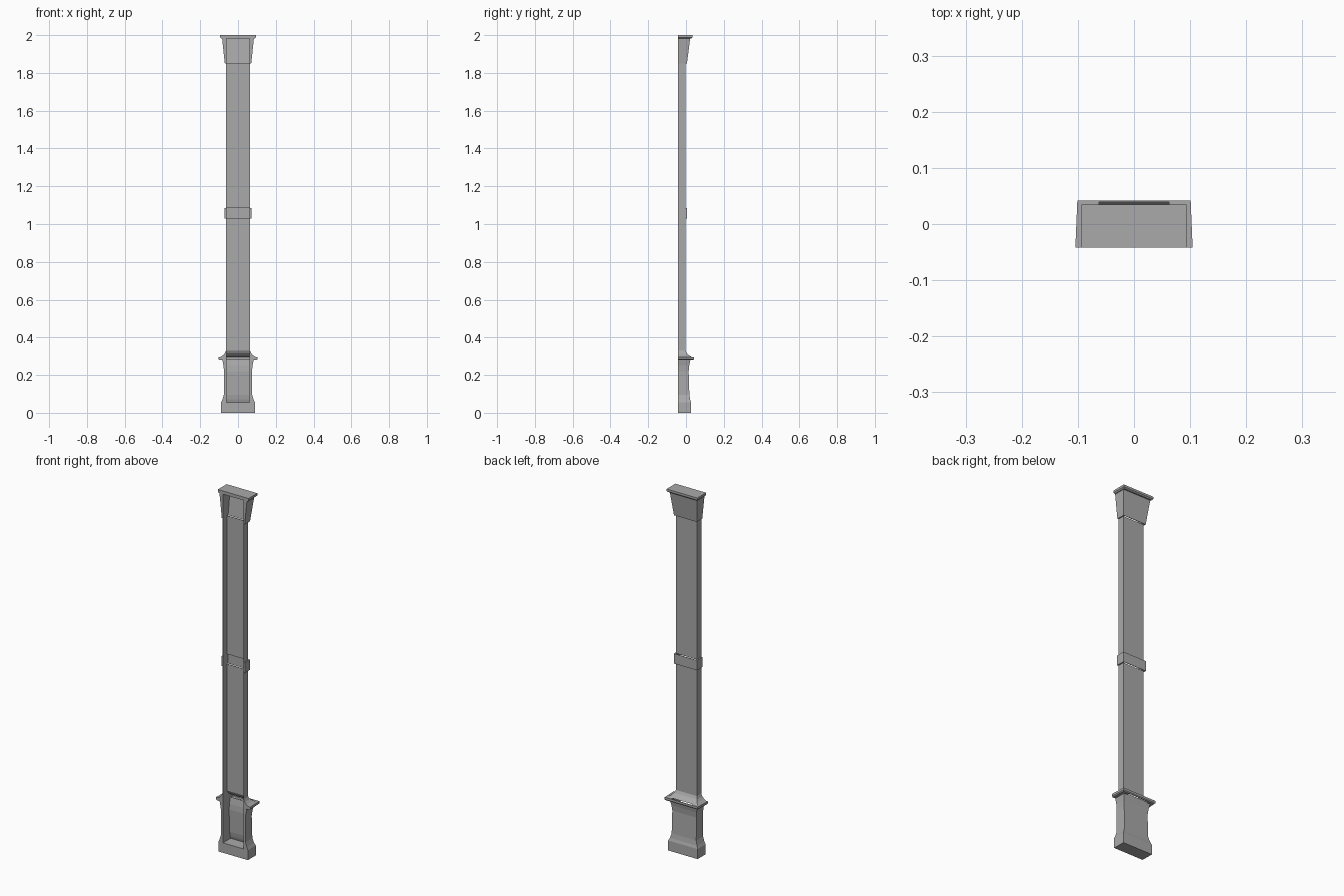
import bpy
import bmesh

cube = bpy.data.objects.get("Cube")
if cube:
    bpy.data.objects.remove(cube, do_unlink=True)

FRONT = -0.042     # open side plane
HOLLOW = 0.062     # half width of the hollow
WALL = 0.003       # thickness of the back wall

stone = bpy.data.materials.new("grey_stone")
stone.use_nodes = True
GREY = (0.4, 0.4, 0.4, 1)
stone.diffuse_color = GREY
stone.node_tree.nodes["Principled BSDF"].inputs["Base Color"].default_value = GREY


def section(w, y, hollow, taper):
    """Cross-section: a channel open to the front, or a solid block."""
    pts = [(-w, FRONT), (taper - w, y), (w - taper, y), (w, FRONT)]
    if hollow:
        pts += [(HOLLOW, FRONT), (HOLLOW, y - WALL),
                (-HOLLOW, y - WALL), (-HOLLOW, FRONT)]
    return pts


def loft(name, profile, hollow=True, taper=0.0, panel=None):
    """Stack sections given as (height, half width, back y)."""
    bm = bmesh.new()
    rings = [[bm.verts.new((x, yy, z)) for x, yy in section(w, y, hollow, taper)]
             for z, w, y in profile]
    bm.faces.new(rings[0])
    bm.faces.new(rings[-1])
    panels = []
    for a, b in zip(rings, rings[1:]):
        n = len(a)
        for i in range(n):
            j = (i + 1) % n
            face = bm.faces.new((a[i], a[j], b[j], b[i]))
            if a[0].co.z == panel and i in (1, 5):
                panels.append((face, i == 1))
    bmesh.ops.recalc_face_normals(bm, faces=bm.faces)
    # Sunken panel outside, matching raised panel inside the hollow
    for face, outside in panels:
        margin, depth = (0.012, -0.005) if outside else (0.004, 0.005)
        bmesh.ops.inset_region(bm, faces=[face], thickness=margin)
        bmesh.ops.inset_region(bm, faces=[face], thickness=0.003, depth=depth)
    mesh = bpy.data.meshes.new(name)
    bm.to_mesh(mesh)
    bm.free()
    mesh.materials.append(stone)
    obj = bpy.data.objects.new(name, mesh)
    bpy.context.collection.objects.link(obj)
    return obj


# Pedestal
loft("plinth", [(0, 0.09, 0.027), (0.055, 0.09, 0.027)], hollow=False)
loft("pedestal", [(0.055, 0.09, 0.027), (0.07, 0.083, 0.022),
                  (0.095, 0.075, 0.018), (0.22, 0.074, 0.014),
                  (0.25, 0.077, 0.017), (0.285, 0.084, 0.024)], panel=0.095)
loft("pedestal_ledge", [(0.28, 0.1, 0.038), (0.285, 0.1045, 0.042),
                        (0.297, 0.1045, 0.042)], taper=0.0035)
loft("pedestal_slope", [(0.297, 0.092, 0.03), (0.305, 0.08, 0.017),
                        (0.316, 0.07, 0.005), (0.33, 0.064, -0.003)])

# Shaft and its band
for name, low, high in (("lower_shaft", 0.33, 1.03), ("upper_shaft", 1.085, 1.85)):
    loft(name, [(low, 0.064, -0.003), (high, 0.064, -0.003)])
loft("shaft_band", [(1.03, 0.071, 0.005), (1.085, 0.071, 0.005)])

# Capital
loft("capital", [(1.85, 0.07, 0.005), (1.982, 0.084, 0.022)])
loft("top_slab", [(1.982, 0.088, 0.029), (1.988, 0.094, 0.035),
                  (2, 0.094, 0.035)], hollow=False)
